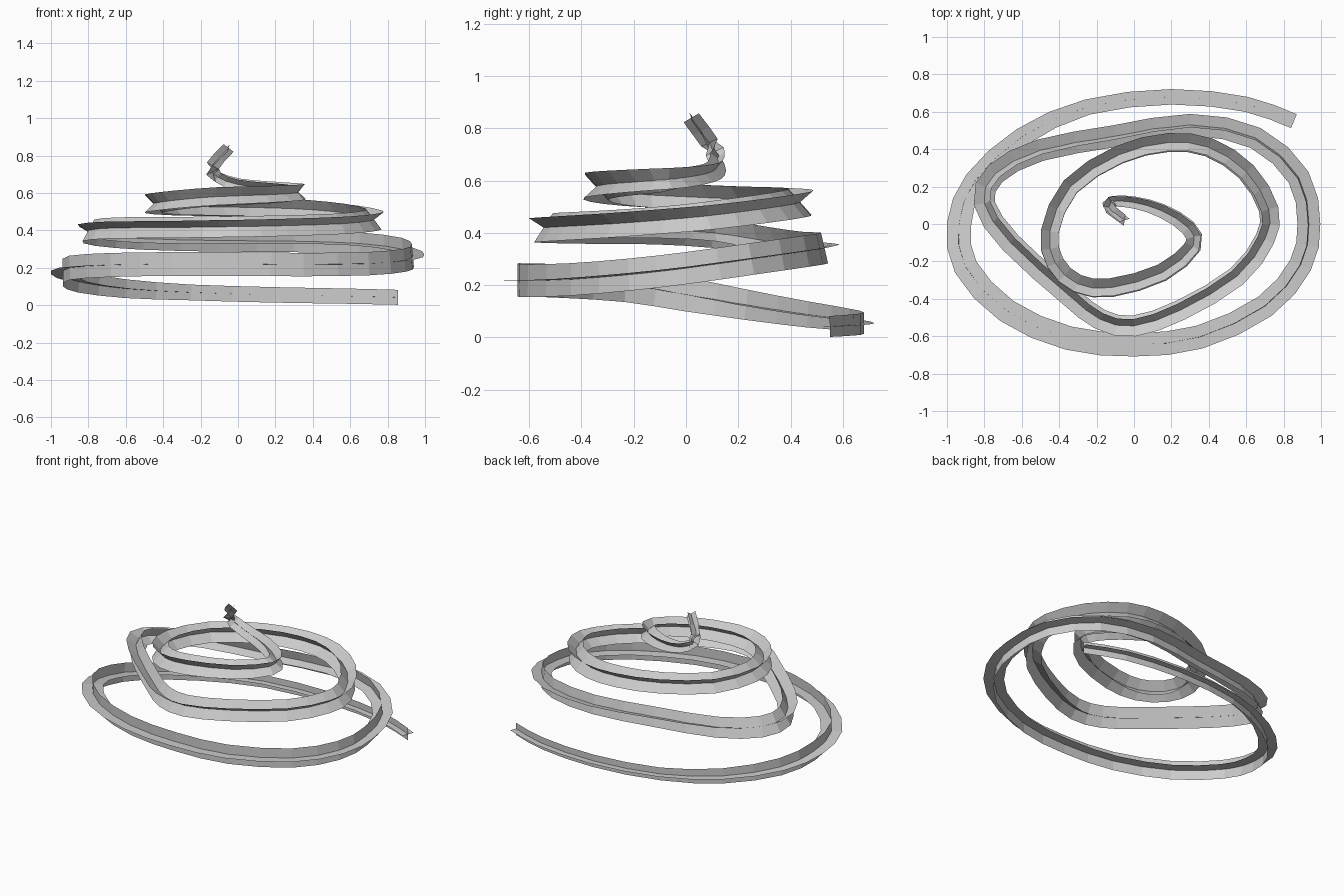
import bpy, bmesh, math
from mathutils import Vector

if "Cube" in bpy.data.objects:
    bpy.data.objects.remove(bpy.data.objects["Cube"])

# Centre line of the garland, from the low outer end up to the tip
PATH = [
    (.855, .55, .042), (.6, .64, .048), (.2, .68, .055), (-.25, .625, .068),
    (-.6, .465, .088), (-.85, .23, .125), (-.935, 0, .165), (-.9, -.23, .2),
    (-.68, -.465, .215), (-.35, -.61, .22), (0, -.645, .22), (.35, -.605, .217),
    (.7, -.44, .222), (.89, -.22, .24), (.935, 0, .265), (.88, .25, .30),
    (.65, .46, .33), (.3, .53, .342), (-.1, .47, .345), (-.5, .395, .355),
    (-.74, .27, .375), (-.8, .11, .40), (-.66, -.1, .413), (-.35, -.38, .415),
    (-.18, -.51, .418), (0, -.545, .42), (.25, -.46, .425), (.55, -.28, .435),
    (.7, -.08, .45), (.72, .08, .465), (.6, .28, .49), (.4, .41, .51),
    (.18, .435, .52), (-.08, .37, .525), (-.34, .2, .53), (-.45, -.04, .54),
    (-.42, -.21, .55), (-.3, -.32, .565), (-.12, -.34, .58), (.15, -.26, .59),
    (.315, -.12, .60), (.29, -.02, .61), (.15, .07, .625), (0, .115, .645),
    (-.11, .12, .685), (-.135, .09, .745), (-.05, .02, .84)]

# (path index, value) keys: half width and twist in degrees
WIDTH = [(0, .04), (3, .042), (5, .058), (6, .065), (17, .06), (21, .066),
         (38, .068), (41, .055), (43, .042), (46, .034)]
TWIST = [(0, 0), (10, 0), (14, 5), (17, 13), (21, 30), (25, 33),
         (29, 38), (35, 45), (40, 50), (46, 50)]
STEPS = 2


def keyed(keys, t):
    for (a, va), (b, vb) in zip(keys, keys[1:]):
        if t <= b:
            return va + (vb - va) * (t - a) / (b - a)
    return keys[-1][1]


def smooth_path(points, steps):
    p = [Vector(q) for q in points]
    p = [2 * p[0] - p[1]] + p + [2 * p[-1] - p[-2]]
    out = []
    for i in range(1, len(p) - 2):
        a, b, c, d = p[i - 1:i + 3]
        for k in range(steps):
            t = k / steps
            out.append(.5 * (2 * b + (c - a) * t + (2 * a - 5 * b + 4 * c - d) * t ** 2
                             + (3 * b - a - 3 * c + d) * t ** 3))
    return out + [p[-2]]


def ribbon(name, line, quarter):
    """Flat strip along the line, turned a further quarter * 90 degrees."""
    bm = bmesh.new()
    last = None
    for i, c in enumerate(line):
        along = (line[min(i + 1, len(line) - 1)] - line[max(i - 1, 0)]).normalized()
        side = along.cross(Vector((0, 0, 1))).normalized()
        up = side.cross(along)
        t = i / STEPS
        ang = math.radians(keyed(TWIST, t) + 90 * quarter)
        arm = (side * math.cos(ang) + up * math.sin(ang)) * keyed(WIDTH, t)
        pair = [bm.verts.new(c - arm), bm.verts.new(c + arm)]
        if last:
            bm.faces.new((last[0], last[1], pair[1], pair[0]))
        last = pair
    mesh = bpy.data.meshes.new(name)
    bm.to_mesh(mesh)
    bm.free()
    obj = bpy.data.objects.new(name, mesh)
    bpy.context.collection.objects.link(obj)


# Two strips crossing at right angles along the spiral
centre_line = smooth_path(PATH, STEPS)
ribbon("garland_flat_strip", centre_line, 0)
ribbon("garland_upright_strip", centre_line, 1)
